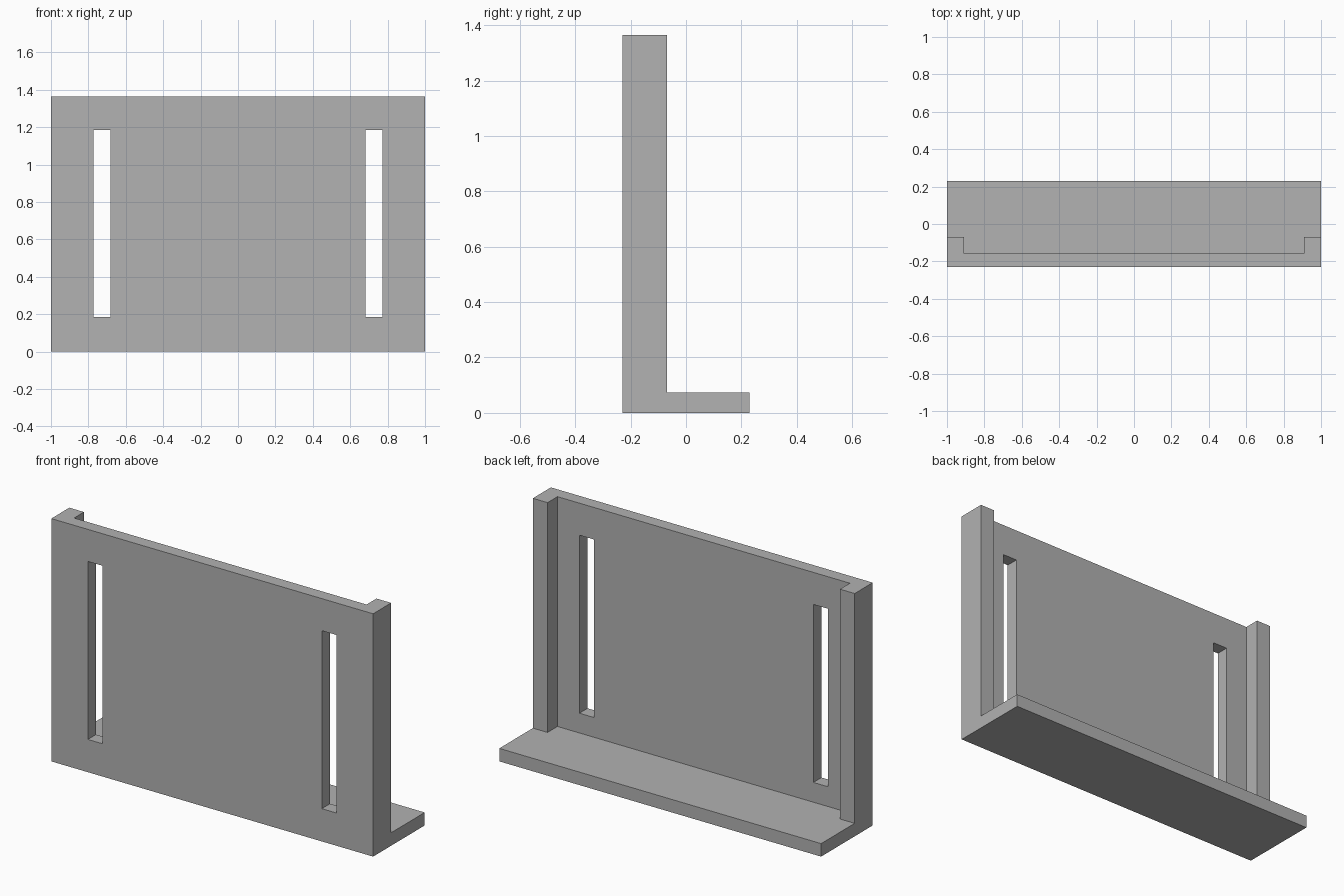
import bpy
import bmesh
from mathutils import Vector

cube = bpy.data.objects.get("Cube")
if cube:
    bpy.data.objects.remove(cube, do_unlink=True)

# Main dimensions
HALF_WIDTH = 1.0
HEIGHT = 1.364
FRONT, BACK = -0.229, 0.229
PANEL_BACK = FRONT + 0.072
FLANGE_BACK = FRONT + 0.16
FLANGE_WIDTH = 0.091
BASE_TOP = 0.073

grey = bpy.data.materials.new("plain_grey")
grey.use_nodes = True
colour = (0.445, 0.445, 0.445, 1)
grey.diffuse_color = colour
grey.node_tree.nodes["Principled BSDF"].inputs["Base Color"].default_value = colour


def add_object(name, bm):
    bmesh.ops.recalc_face_normals(bm, faces=bm.faces)
    mesh = bpy.data.meshes.new(name)
    bm.to_mesh(mesh)
    bm.free()
    mesh.materials.append(grey)
    obj = bpy.data.objects.new(name, mesh)
    bpy.context.collection.objects.link(obj)
    return obj


def cut_box(target, name, low, high):
    """Cut a box out of the target, keeping the cutter hidden."""
    bm = bmesh.new()
    bmesh.ops.create_cube(bm, size=1)
    low, high = Vector(low), Vector(high)
    bmesh.ops.scale(bm, vec=high - low, verts=bm.verts)
    bmesh.ops.translate(bm, vec=(low + high) / 2, verts=bm.verts)
    cutter = add_object(name, bm)
    cutter.hide_render = True
    cutter.hide_set(True)
    cutter.display_type = 'WIRE'
    mod = target.modifiers.new(name, 'BOOLEAN')
    mod.operation = 'DIFFERENCE'
    mod.solver = 'EXACT'
    mod.object = cutter
    return cutter


# L-shaped side profile extruded across the width
profile = [(FRONT, 0), (BACK, 0), (BACK, BASE_TOP), (FLANGE_BACK, BASE_TOP),
           (FLANGE_BACK, HEIGHT), (FRONT, HEIGHT)]
bm = bmesh.new()
side = bm.faces.new([bm.verts.new((-HALF_WIDTH, y, z)) for y, z in profile])
extruded = bmesh.ops.extrude_face_region(bm, geom=[side])
moved = [v for v in extruded["geom"] if isinstance(v, bmesh.types.BMVert)]
bmesh.ops.translate(bm, vec=(2 * HALF_WIDTH, 0, 0), verts=moved)
bracket = add_object("bracket_with_base", bm)

# Recess behind the panel, leaving a flange at each end
inner = HALF_WIDTH - FLANGE_WIDTH
cutters = [cut_box(bracket, "recess_cutter",
                   (-inner, PANEL_BACK, BASE_TOP), (inner, 0.1, HEIGHT + 0.1))]

# Mirrored vertical slots through the panel
for name, x in (("right_slot_cutter", -0.727), ("left_slot_cutter", 0.727)):
    cutters.append(cut_box(bracket, name, (x - 0.0455, FRONT - 0.1, 0.184),
                           (x + 0.0455, PANEL_BACK + 0.04, 1.184)))

# Apply the cuts and discard the cutters
bpy.context.view_layer.update()
evaluated = bracket.evaluated_get(bpy.context.evaluated_depsgraph_get())
finished = bpy.data.meshes.new_from_object(evaluated)
bracket.modifiers.clear()
bracket.data = finished
for cutter in cutters:
    bpy.data.objects.remove(cutter, do_unlink=True)
